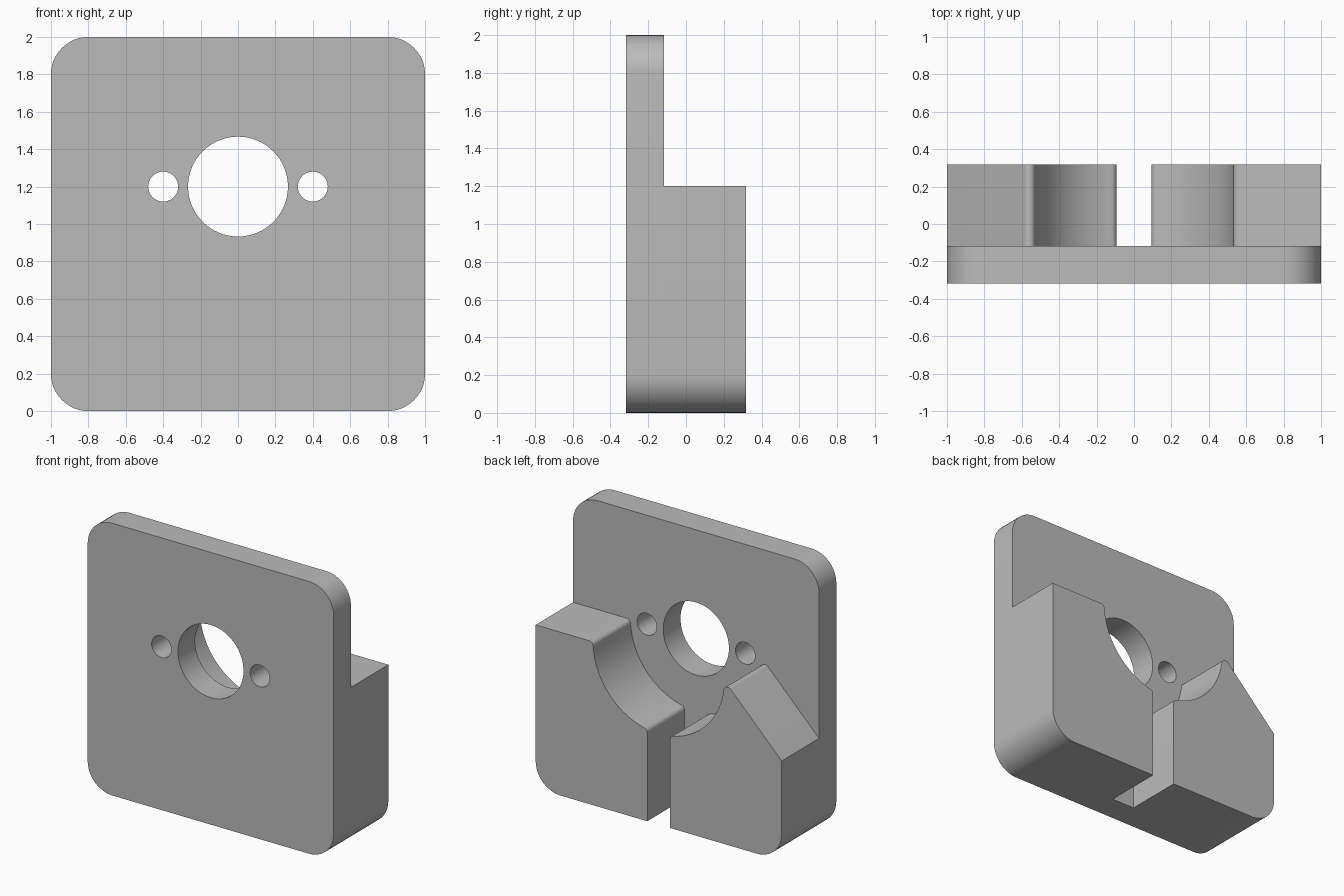
import bpy, bmesh
from math import sin, cos, pi, sqrt, atan2, radians

cube = bpy.data.objects.get("Cube")
if cube:
    bpy.data.objects.remove(cube)

# Main dimensions
FRONT, STEP, BACK = -0.317, -0.117, 0.317
AXIS_Z = 1.2          # height of the bore axis and of the block top
CORNER = 0.2          # outer corner radius
BORE, SCREW = 0.267, 0.08
SADDLE, FILLET = 0.533, 0.033
SLOT = 0.093          # half width of the slot between the blocks

grey = bpy.data.materials.new("plain grey")
grey.use_nodes = True
grey.diffuse_color = (0.5, 0.5, 0.5, 1)
grey.node_tree.nodes["Principled BSDF"].inputs["Base Color"].default_value = (0.5, 0.5, 0.5, 1)


def arc(x, z, r, start, end, n=12):
    """Points on an arc in the xz plane, both ends included."""
    angles = [start + (end - start) * i / n for i in range(n + 1)]
    return [(x + r * cos(a), z + r * sin(a)) for a in angles]


def circle(x, z, r, n=64):
    return arc(x, z, r, 0, 2 * pi, n)[:-1]


def prism(name, loops, y0, y1):
    """Fill the outline and its holes, then extrude along y."""
    bm = bmesh.new()
    edges = []
    for loop in loops:
        verts = [bm.verts.new((x, y0, z)) for x, z in loop]
        edges += [bm.edges.new((v, verts[i - 1])) for i, v in enumerate(verts)]
    bmesh.ops.triangle_fill(bm, edges=edges, use_beauty=True)
    out = bmesh.ops.extrude_face_region(bm, geom=bm.faces[:])
    moved = [g for g in out["geom"] if isinstance(g, bmesh.types.BMVert)]
    bmesh.ops.translate(bm, verts=moved, vec=(0, y1 - y0, 0))
    bmesh.ops.recalc_face_normals(bm, faces=bm.faces[:])
    mesh = bpy.data.meshes.new(name)
    bm.to_mesh(mesh)
    bm.free()
    mesh.materials.append(grey)
    obj = bpy.data.objects.new(name, mesh)
    bpy.context.collection.objects.link(obj)
    bpy.ops.object.select_all(action="DESELECT")
    obj.select_set(True)
    bpy.context.view_layer.objects.active = obj
    bpy.ops.object.shade_smooth_by_angle(angle=radians(30))
    return obj


def block_outline(side_height, top_angle):
    """Half block: side wall, flat or sloped top, rounded saddle, slot wall."""
    reach = SADDLE + FILLET
    # fillet between the top and the saddle
    if top_angle == 0:
        dz = -FILLET
        ux = sqrt(reach ** 2 - dz ** 2)
    else:
        k = side_height + 1 - AXIS_Z - FILLET * sqrt(2)
        ux = (k + sqrt(2 * reach ** 2 - k ** 2)) / 2
        dz = k - ux
    # fillet between the saddle and the slot wall
    lx = SLOT + FILLET
    lz = -sqrt(reach ** 2 - lx ** 2)
    pts = [(SLOT, 0)]
    pts += arc(1 - CORNER, CORNER, CORNER, -pi / 2, 0)
    pts += [(1, side_height)]
    pts += arc(ux, AXIS_Z + dz, FILLET, pi / 2 - top_angle, atan2(-dz, -ux), 8)
    pts += arc(0, AXIS_Z, SADDLE, atan2(dz, ux), atan2(lz, lx), 24)[1:-1]
    pts += arc(lx, AXIS_Z + lz, FILLET, atan2(-lz, -lx), pi, 8)
    return pts


# Face plate with the centre bore and two screw holes
c = 1 - CORNER
plate = []
for i, (x, z) in enumerate([(c, CORNER), (c, 2 - CORNER), (-c, 2 - CORNER), (-c, CORNER)]):
    plate += arc(x, z, CORNER, (i - 1) * pi / 2, i * pi / 2)
holes = [circle(0, AXIS_Z, BORE), circle(-0.4, AXIS_Z, SCREW, 40), circle(0.4, AXIS_Z, SCREW, 40)]
prism("face_plate", [plate] + holes, FRONT, STEP)

# Flat-topped block on the left, sloped block on the right
prism("flat_block", [block_outline(AXIS_Z, 0)], STEP, BACK)
sloped = [(-x, z) for x, z in block_outline(0.735, pi / 4)]
prism("sloped_block", [sloped], STEP, BACK)
